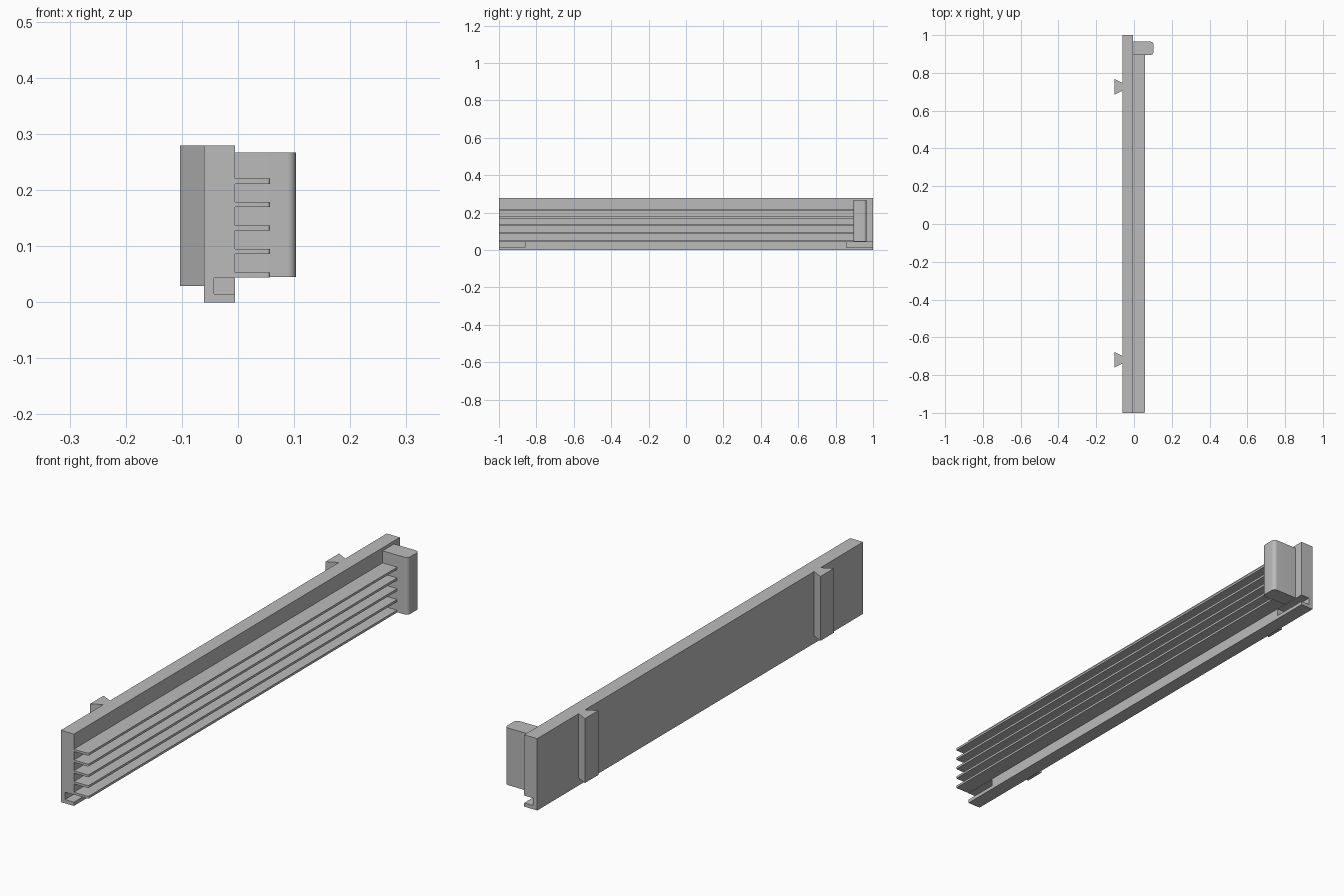
import bpy, bmesh, math

cube = bpy.data.objects.get("Cube")
if cube:
    bpy.data.objects.remove(cube, do_unlink=True)

grey = bpy.data.materials.new("plain grey")
grey.use_nodes = True
grey.diffuse_color = (0.5, 0.5, 0.5, 1)
grey.node_tree.nodes["Principled BSDF"].inputs["Base Color"].default_value = (0.5, 0.5, 0.5, 1)


def prism(name, outline, z0, z1):
    """Extrude a plan outline (x, y) from z0 up to z1."""
    bm = bmesh.new()
    base = bm.faces.new([bm.verts.new((x, y, z0)) for x, y in outline])
    top = bmesh.ops.extrude_face_region(bm, geom=[base])["geom"]
    bmesh.ops.translate(bm, vec=(0, 0, z1 - z0),
                        verts=[v for v in top if isinstance(v, bmesh.types.BMVert)])
    bmesh.ops.recalc_face_normals(bm, faces=bm.faces)
    mesh = bpy.data.meshes.new(name)
    bm.to_mesh(mesh)
    bm.free()
    mesh.materials.append(grey)
    obj = bpy.data.objects.new(name, mesh)
    bpy.context.collection.objects.link(obj)
    return obj


def rect(x0, x1, y0, y1, radius=0, corners=(), steps=6):
    """Rectangle outline; the outer corners named in corners are rounded."""
    points = [(x0, y0)]
    for side, y, start in (("front", y0, -90), ("back", y1, 0)):
        if side not in corners:
            points.append((x1, y))
            continue
        cy = y + radius if side == "front" else y - radius
        for i in range(steps + 1):
            a = math.radians(start + 90 * i / steps)
            points.append((x1 - radius + radius * math.cos(a), cy + radius * math.sin(a)))
    return points + [(x0, y1)]


def smooth(obj):
    bpy.ops.object.select_all(action="DESELECT")
    obj.select_set(True)
    bpy.context.view_layer.objects.active = obj
    bpy.ops.object.shade_smooth_by_angle(angle=math.radians(30))


BACK, FACE = -0.061, -0.005

# Back plate with a notch at each lower end
plate = prism("back_plate", rect(BACK, FACE, -1, 1), 0, 0.279)
for side, y0, y1 in (("front", -1.1, -0.86), ("back", 0.857, 1.1)):
    cutter = prism(side + "_notch_cutter", rect(-0.043, 0.02, y0, y1), 0.0145, 0.043)
    cutter.hide_render = True
    cutter.hide_set(True)
    cutter.display_type = "WIRE"
    notch = plate.modifiers.new(side + "_notch", "BOOLEAN")
    notch.operation = "DIFFERENCE"
    notch.solver = "EXACT"
    notch.object = cutter

# Apply the notches so the helpers can go
bpy.context.view_layer.objects.active = plate
for mod in list(plate.modifiers):
    helper = mod.object
    bpy.ops.object.modifier_apply(modifier=mod.name)
    bpy.data.objects.remove(helper, do_unlink=True)

# Five long fins
for i in range(5):
    z = 0.044 + 0.0418 * i
    fin = prism(f"fin_{i + 1}", rect(FACE, 0.057, -1, 0.9, 0.005, ("front",), 4), z, z + 0.009)
    smooth(fin)

# Rounded end stop
smooth(prism("end_stop", rect(FACE, 0.103, 0.895, 0.965, 0.015, ("front", "back")), 0.045, 0.267))

# Dovetail rails on the rear
for side, y in (("front", -0.719), ("back", 0.726)):
    prism(side + "_dovetail",
          [(BACK, y - 0.02), (BACK, y + 0.02), (-0.103, y + 0.041), (-0.103, y - 0.041)],
          0.029, 0.279)
